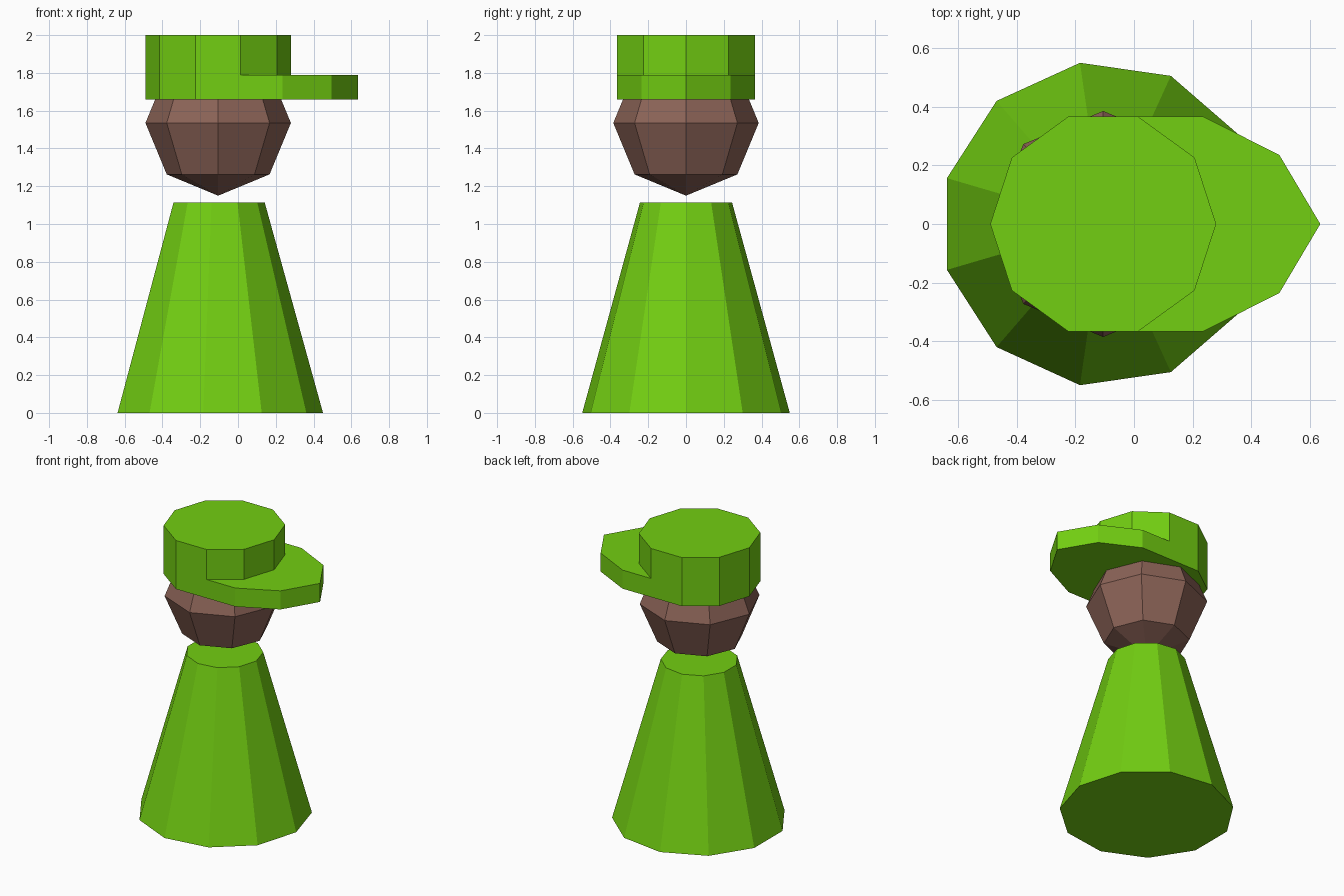
import bpy, bmesh, math
from mathutils import Matrix

if "Cube" in bpy.data.objects:
    bpy.data.objects.remove(bpy.data.objects["Cube"])

CX = -0.105  # shared axis of robe, head and cap


def material(name, rgb):
    m = bpy.data.materials.new(name)
    m.diffuse_color = (*rgb, 1)
    m.use_nodes = True
    m.node_tree.nodes["Principled BSDF"].inputs["Base Color"].default_value = m.diffuse_color
    return m


def finish(bm, name, mat):
    bmesh.ops.recalc_face_normals(bm, faces=bm.faces)
    mesh = bpy.data.meshes.new(name)
    bm.to_mesh(mesh)
    bm.free()
    mesh.materials.append(mat)
    obj = bpy.data.objects.new(name, mesh)
    bpy.context.collection.objects.link(obj)
    return obj


def lathe(sides, rings):
    """Closed faceted solid from (radius, z) rings, first corner on +x."""
    bm = bmesh.new()
    loops = []
    for r, z in rings:
        loops.append([bm.verts.new((CX + r * math.cos(math.tau * i / sides),
                                    r * math.sin(math.tau * i / sides), z))
                      for i in range(sides)])
    for a, b in zip(loops, loops[1:]):
        for i in range(sides):
            j = (i + 1) % sides
            bm.faces.new((a[i], a[j], b[j], b[i]))
    bm.faces.new(loops[0][::-1])
    bm.faces.new(loops[-1])
    return bm


green = material("green", (0.17, 0.62, 0.006))
brown = material("brown", (0.26, 0.125, 0.095))

# Robe: eleven-sided tapered cone
finish(lathe(11, [(0.555, 0), (0.246, 1.115)]), "robe", green)

# Head: coarse eight-sided ball
bm = bmesh.new()
bmesh.ops.create_uvsphere(bm, u_segments=8, v_segments=4, radius=0.385,
                          matrix=Matrix.Translation((CX, 0, 1.535)))
finish(bm, "head", brown)

# Cap: ten-sided crown with the lower front faces pulled out into a visor
bm = lathe(10, [(0.385, 1.66), (0.385, 1.79), (0.385, 2.0)])
bm.normal_update()
visor = [f for f in bm.faces
         if abs(f.normal.z) < 0.1 and f.normal.x > 0.1
         and f.calc_center_median().z < 1.79]
out = bmesh.ops.extrude_face_region(bm, geom=visor)["geom"]
bmesh.ops.delete(bm, geom=[f for f in visor if f.is_valid], context="FACES_ONLY")
for v in out:
    if isinstance(v, bmesh.types.BMVert):
        y = abs(v.co.y)
        v.co.x = 0.635 if y < 0.1 else 0.495 if y < 0.3 else 0.235
        if 0.1 < y < 0.3:
            v.co.y *= 0.236 / y
# The outermost visor sides lie flush with the crown: merge them
bmesh.ops.remove_doubles(bm, verts=bm.verts, dist=0.0005)
finish(bm, "cap", green)
